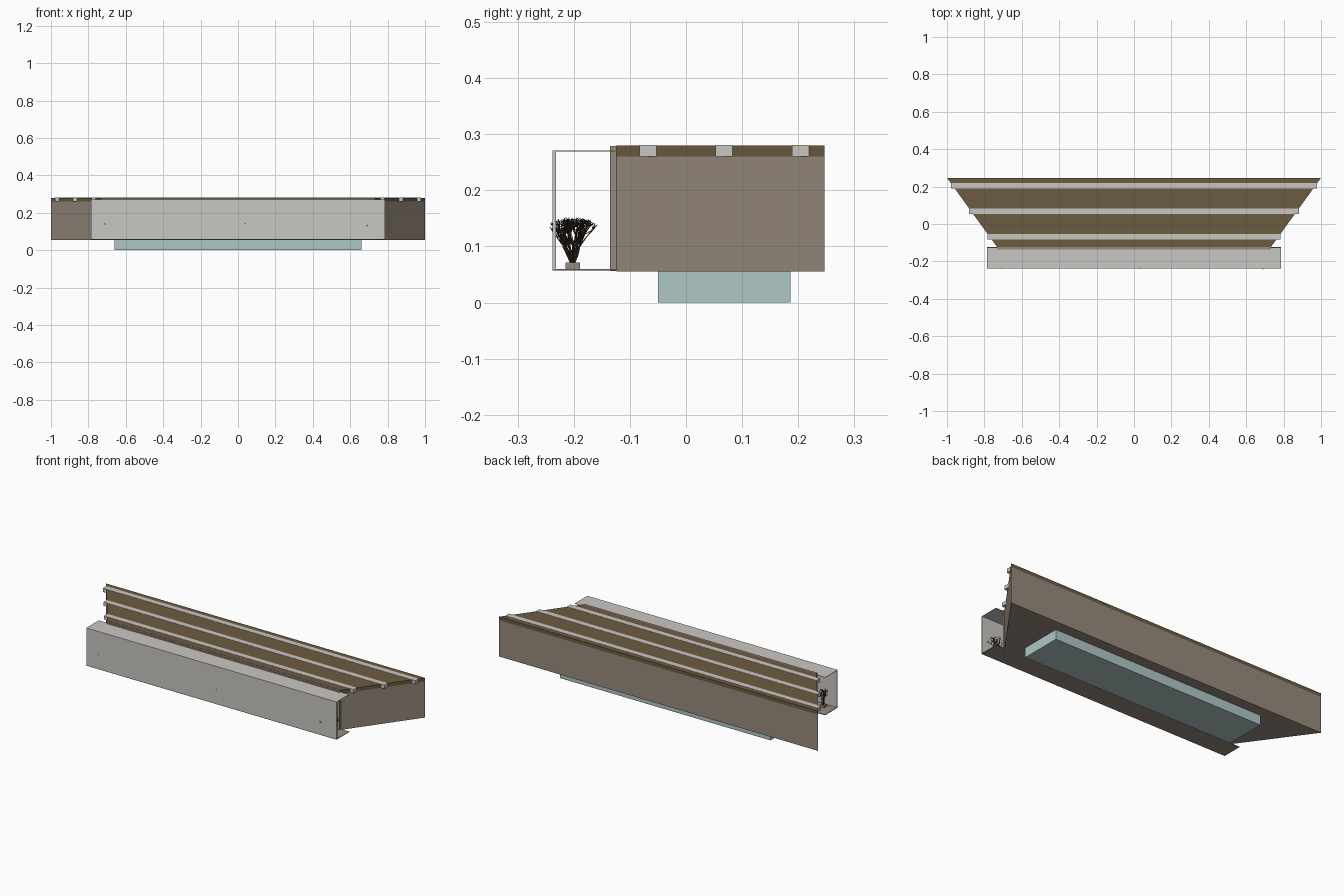
import bpy, bmesh, math, random
from mathutils import Vector

random.seed(4)
cube = bpy.data.objects.get("Cube")
if cube:
    bpy.data.objects.remove(cube)


def linear(c):
    c /= 255
    return c / 12.92 if c < 0.04 else ((c + 0.055) / 1.055) ** 2.4


def material(name, r, g, b):
    m = bpy.data.materials.new(name)
    m.use_nodes = True
    col = (linear(r), linear(g), linear(b), 1)
    m.diffuse_color = col
    m.node_tree.nodes["Principled BSDF"].inputs["Base Color"].default_value = col
    return m


taupe = material("taupe wall", 152, 139, 126)
grey = material("pale grey panel", 202, 199, 194)
brown = material("brown roof", 108, 92, 65)
blue = material("pale blue base", 176, 199, 199)
bark = material("dark bark", 62, 52, 42)


def prism(name, outline, z0, z1, mat):
    """Extrude a plan outline from z0 to z1."""
    bm = bmesh.new()
    face = bm.faces.new([bm.verts.new((x, y, z0)) for x, y in outline])
    top = bmesh.ops.extrude_face_region(bm, geom=[face])
    verts = [g for g in top["geom"] if isinstance(g, bmesh.types.BMVert)]
    bmesh.ops.translate(bm, verts=verts, vec=(0, 0, z1 - z0))
    bmesh.ops.recalc_face_normals(bm, faces=bm.faces)
    mesh = bpy.data.meshes.new(name)
    bm.to_mesh(mesh)
    bm.free()
    mesh.materials.append(mat)
    ob = bpy.data.objects.new(name, mesh)
    bpy.context.collection.objects.link(ob)
    return ob


def box(name, x0, x1, y0, y1, z0, z1, mat):
    return prism(name, [(x0, y0), (x1, y0), (x1, y1), (x0, y1)], z0, z1, mat)


FRONT, BACK = -0.124, 0.247


def half_width(y):
    return 1 - (BACK - y) * 0.724


def trapezoid(y0, y1):
    a, b = half_width(y0), half_width(y1)
    return [(-a, y0), (a, y0), (b, y1), (-b, y1)]


# Base and main hall
box("base_plinth", -0.66, 0.66, -0.05, 0.186, 0, 0.056, blue)
prism("hall_walls", trapezoid(FRONT, BACK), 0.055, 0.26, taupe)
prism("roof_slab", trapezoid(FRONT, BACK), 0.26, 0.28, brown)
front_half = half_width(FRONT)
box("front_wall", -front_half, front_half, -0.135, FRONT, 0.056, 0.279, taupe)

# Pale strips laid across the roof, square-ended so they just pass the walls
for i in range(3):
    y = -0.083 + i * 0.136
    w = half_width(y + 0.03)
    box(f"roof_strip_{i + 1}", -w, w, y, y + 0.03, 0.26, 0.281, grey)

# Open-ended front gallery
box("gallery_floor", -0.785, 0.785, -0.238, -0.124, 0.057, 0.06, taupe)
box("gallery_front_panel", -0.785, 0.785, -0.238, -0.232, 0.06, 0.271, grey)
box("gallery_ceiling", -0.785, 0.785, -0.238, -0.126, 0.269, 0.271, grey)


# Bare shrubs in square pots
def grow(curve, start, direction, length, radius, depth):
    spline = curve.splines.new("POLY")
    spline.points.add(2)
    p, d = start.copy(), direction.normalized()
    for i, point in enumerate(spline.points):
        point.co = (*p, 1)
        point.radius = radius * (1 - 0.2 * i)
        if i < 2:
            bend = Vector([random.uniform(-0.2, 0.2) for _ in range(3)])
            d = (d + bend).normalized()
            p = p + d * length / 2
    if depth:
        for _ in range(3):
            spread = Vector((random.uniform(-1, 1), random.uniform(-1, 1), 0.35))
            grow(curve, p, d + spread * 0.55, length * 0.68, radius * 0.6, depth - 1)


def shrub(name, x, y):
    box(name + "_pot", x - 0.013, x + 0.013, y - 0.013, y + 0.013, 0.06, 0.071, taupe)
    curve = bpy.data.curves.new(name, "CURVE")
    curve.dimensions = "3D"
    curve.bevel_depth = 0.0022
    curve.bevel_resolution = 0
    curve.use_fill_caps = True
    curve.materials.append(bark)
    for k in range(6):
        a = k * math.tau / 6
        root = Vector((x + 0.003 * math.cos(a), y + 0.003 * math.sin(a), 0.07))
        lean = Vector((0.3 * math.cos(a), 0.3 * math.sin(a), 1))
        grow(curve, root, lean, 0.034, 1, 3)
    bpy.context.collection.objects.link(bpy.data.objects.new(name, curve))


for label, x in (("right", -0.72), ("middle", 0.02), ("left", 0.72)):
    shrub(label + "_shrub", x, -0.202)
